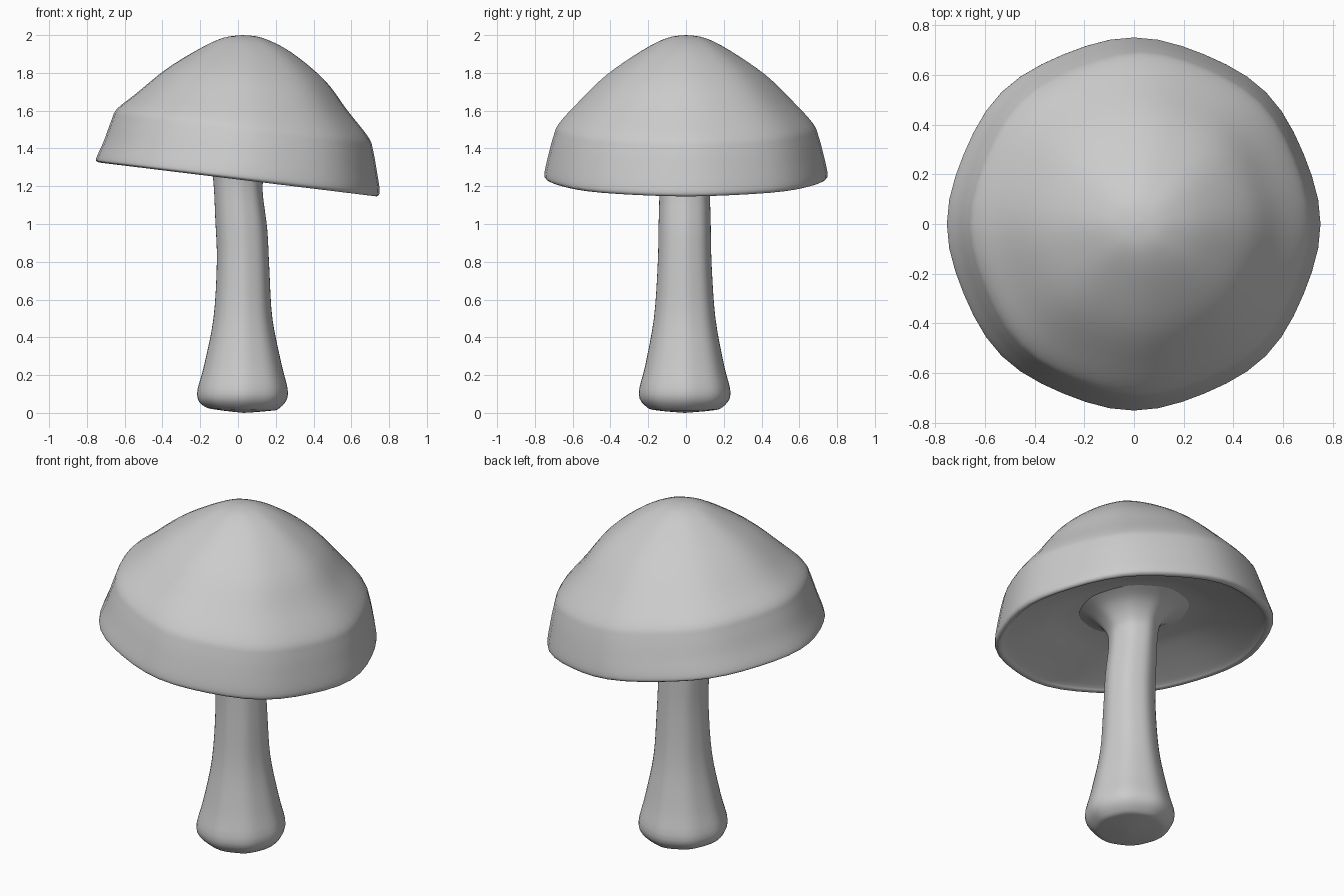
import bpy
import math
from mathutils import Vector

SEGMENTS = 48
STEPS = 4

cube = bpy.data.objects.get("Cube")
if cube:
    bpy.data.objects.remove(cube, do_unlink=True)

grey = bpy.data.materials.new("light grey")
grey.use_nodes = True
colour = (0.6, 0.6, 0.6, 1)
grey.diffuse_color = colour
grey.node_tree.nodes["Principled BSDF"].inputs["Base Color"].default_value = colour


def smooth_rings(rings):
    """Pass a Catmull-Rom spline through the rings."""
    pts = [Vector(r) for r in rings]
    result = []
    for i in range(len(pts) - 1):
        p0, p1 = pts[max(i - 1, 0)], pts[i]
        p2, p3 = pts[i + 1], pts[min(i + 2, len(pts) - 1)]
        for s in range(STEPS):
            t = s / STEPS
            result.append(0.5 * (2 * p1 + (p2 - p0) * t
                                 + (2 * p0 - 5 * p1 + 4 * p2 - p3) * t ** 2
                                 + (3 * p1 - p0 - 3 * p2 + p3) * t ** 3))
    return result + [pts[-1]]


def loft(name, rings, facet, y_offset=0):
    """Skin tilted oval rings: left x, left z, right x, right z, half depth."""
    verts, faces = [], []
    rows = smooth_rings(rings)
    for xl, zl, xr, zr, depth in rows:
        for k in range(SEGMENTS):
            a = math.tau * k / SEGMENTS
            c, s = math.cos(a), math.sin(a)
            swell = 1 + facet * (math.cos(8 * a) - 1)
            verts.append(((xl + xr) / 2 + (xr - xl) / 2 * c * swell,
                          y_offset + depth * s * swell,
                          (zl + zr) / 2 + (zr - zl) / 2 * c * swell))
    for i in range(len(rows) - 1):
        for k in range(SEGMENTS):
            n = (k + 1) % SEGMENTS
            a, b = i * SEGMENTS, (i + 1) * SEGMENTS
            faces.append((a + k, b + k, b + n, a + n))
    mesh = bpy.data.meshes.new(name)
    mesh.from_pydata(verts, [], faces)
    mesh.materials.append(grey)
    obj = bpy.data.objects.new(name, mesh)
    bpy.context.collection.objects.link(obj)

    # Close the poles and shade smoothly
    bpy.ops.object.select_all(action="DESELECT")
    bpy.context.view_layer.objects.active = obj
    obj.select_set(True)
    bpy.ops.object.mode_set(mode="EDIT")
    bpy.ops.mesh.select_all(action="SELECT")
    bpy.ops.mesh.remove_doubles(threshold=0.0001)
    bpy.ops.mesh.normals_make_consistent(inside=False)
    bpy.ops.object.mode_set(mode="OBJECT")
    bpy.ops.object.shade_smooth()
    return obj


# Tilted cap: crown, shoulder, rim, hollow underside
loft("cap", [
    (.02, 2, .02, 2, 0),
    (-.08, 1.985, .13, 1.985, .1),
    (-.2, 1.93, .28, 1.91, .23),
    (-.38, 1.82, .46, 1.76, .42),
    (-.54, 1.69, .58, 1.6, .57),
    (-.64, 1.61, .69, 1.46, .67),
    (-.67, 1.55, .715, 1.39, .7),
    (-.71, 1.44, .735, 1.28, .73),
    (-.75, 1.35, .75, 1.18, .75),
    (-.745, 1.33, .742, 1.15, .74),
    (-.72, 1.325, .72, 1.15, .715),
    (-.68, 1.34, .68, 1.18, .68),
    (-.5, 1.39, .5, 1.27, .5),
    (-.33, 1.42, .33, 1.35, .33),
    (0, 1.43, 0, 1.43, 0),
], facet=0.008)

# Curved stalk: bulbous foot, slim neck, flare under the cap
loft("stalk", [
    (.03, 0, .03, 0, 0),
    (-.1, .015, .16, .01, .14),
    (-.18, .035, .22, .025, .2),
    (-.217, .1, .265, .1, .243),
    (-.18, .25, .23, .26, .208),
    (-.13, .5, .182, .5, .163),
    (-.112, .8, .166, .76, .143),
    (-.12, 1.02, .155, .97, .138),
    (-.13, 1.22, .13, 1.18, .135),
    (-.15, 1.31, .15, 1.26, .155),
    (-.22, 1.38, .22, 1.33, .22),
    (-.32, 1.43, .32, 1.37, .32),
], facet=0.012, y_offset=-0.007)
